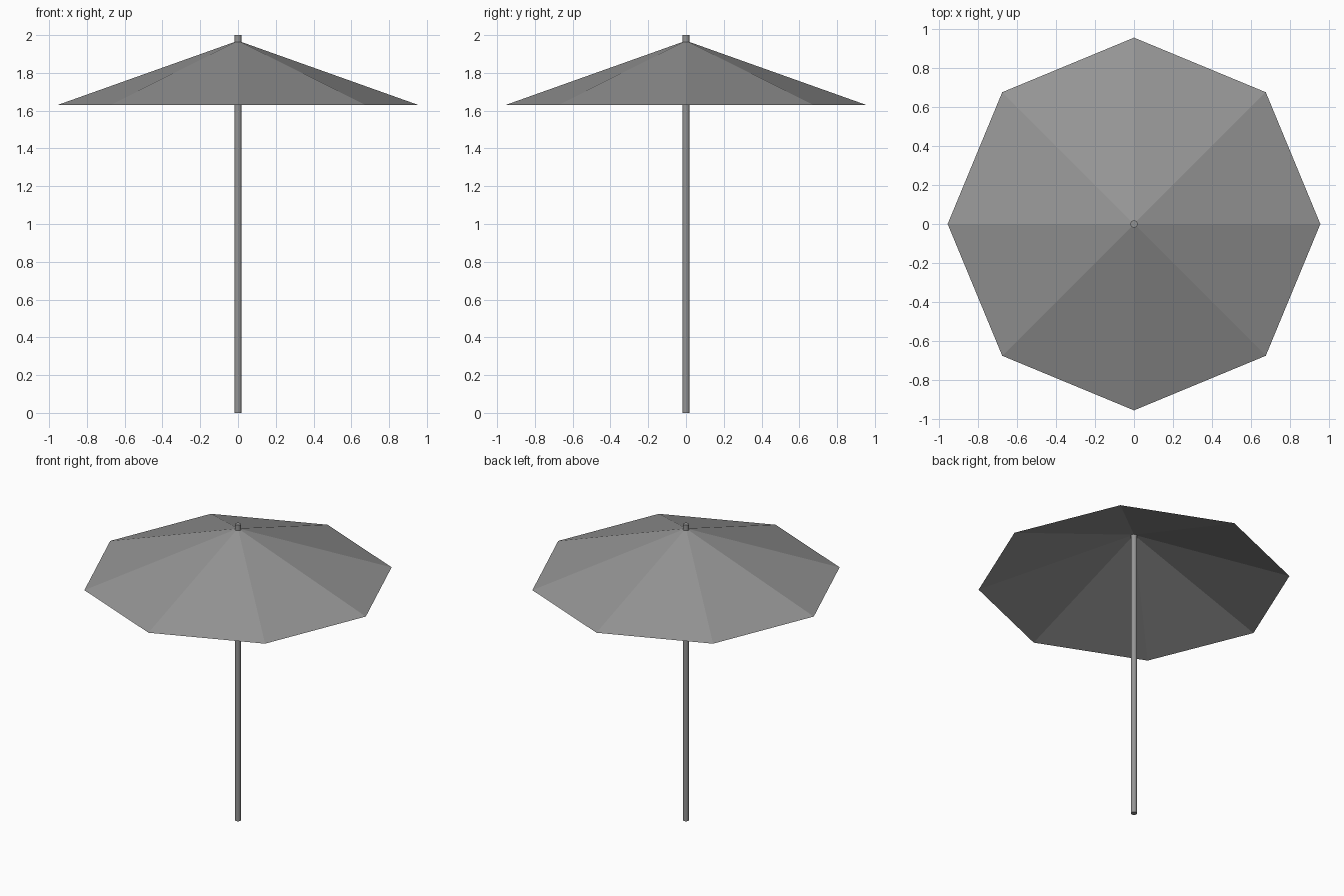
import bpy, bmesh, math

if "Cube" in bpy.data.objects:
    bpy.data.objects.remove(bpy.data.objects["Cube"])

def material(name, value):
    m = bpy.data.materials.new(name)
    m.diffuse_color = (value, value, value, 1)
    m.use_nodes = True
    m.node_tree.nodes["Principled BSDF"].inputs["Base Color"].default_value = m.diffuse_color
    return m

grey = material("grey", 0.30)

# Pole, running through the canopy to the tip
bpy.ops.mesh.primitive_cylinder_add(vertices=16, radius=0.019, depth=2, location=(0, 0, 1))
pole = bpy.context.object
pole.name = "pole"
pole.data.materials.append(grey)
bpy.ops.object.shade_smooth_by_angle()

# Canopy: open eight-sided cone of thin cloth
bm = bmesh.new()
apex = bm.verts.new((0, 0, 1.97))
rim = [bm.verts.new((0.955 * math.cos(i * math.pi / 4), 0.955 * math.sin(i * math.pi / 4), 1.63))
       for i in range(8)]
for i in range(8):
    bm.faces.new((apex, rim[i], rim[(i + 1) % 8]))
mesh = bpy.data.meshes.new("canopy")
bm.to_mesh(mesh)
bm.free()
canopy = bpy.data.objects.new("canopy", mesh)
bpy.context.collection.objects.link(canopy)
mesh.materials.append(grey)
